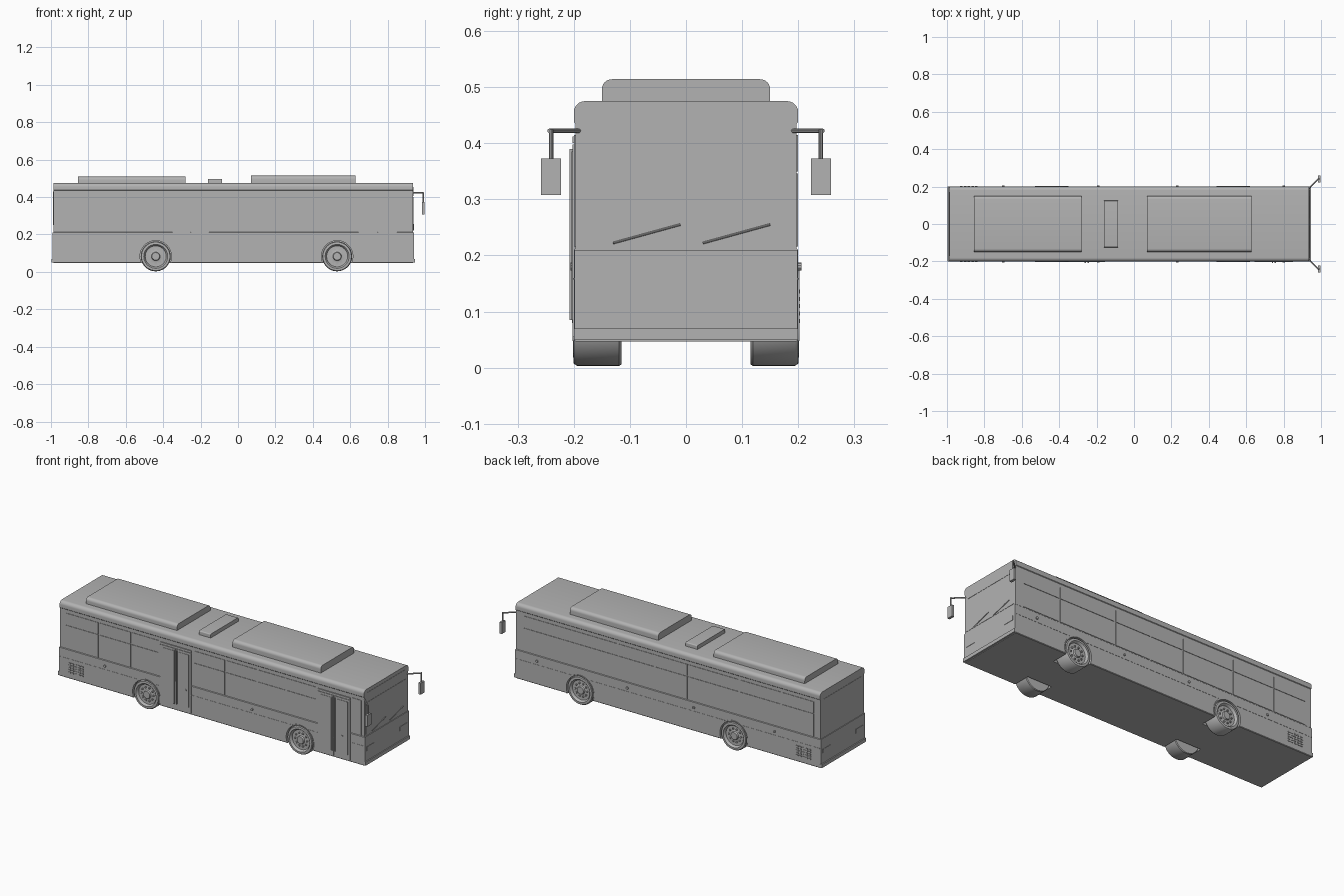
import bpy, bmesh, math
from mathutils import Vector

old = bpy.data.objects.get("Cube")
if old:
    bpy.data.objects.remove(old)

grey = bpy.data.materials.new("plain grey")
grey.use_nodes = True
COLOUR = (0.45, 0.45, 0.45, 1)
grey.diffuse_color = COLOUR
grey.node_tree.nodes["Principled BSDF"].inputs["Base Color"].default_value = COLOUR


def finish(name, bm, smooth=False):
    bmesh.ops.recalc_face_normals(bm, faces=bm.faces)
    mesh = bpy.data.meshes.new(name)
    bm.to_mesh(mesh)
    bm.free()
    mesh.materials.append(grey)
    ob = bpy.data.objects.new(name, mesh)
    bpy.context.collection.objects.link(ob)
    if smooth:
        bpy.ops.object.select_all(action="DESELECT")
        ob.select_set(True)
        bpy.context.view_layer.objects.active = ob
        bpy.ops.object.shade_smooth_by_angle(angle=math.radians(35))
    return ob


def add_box(bm, x, y, z):
    """Box given by its (low, high) range on each axis."""
    verts = bmesh.ops.create_cube(bm, size=1)["verts"]
    for v in verts:
        v.co = [r[0] + (c + 0.5) * (r[1] - r[0]) for c, r in zip(v.co, (x, y, z))]


def boxes(name, ranges):
    bm = bmesh.new()
    for r in ranges:
        add_box(bm, *r)
    return finish(name, bm)


def extrude_x(name, half, x0, x1):
    """Mirror a half profile in y/z and extrude it along x."""
    loop = half + [(-y, z) for y, z in reversed(half)]
    bm = bmesh.new()
    face = bm.faces.new([bm.verts.new((x0, y, z)) for y, z in loop])
    moved = bmesh.ops.extrude_face_region(bm, geom=[face])["geom"]
    bmesh.ops.translate(bm, vec=(x1 - x0, 0, 0),
                        verts=[v for v in moved if isinstance(v, bmesh.types.BMVert)])
    return finish(name, bm, True)


def corner(y, z, r, n=6):
    """Rounded upper corner, running from the side to the top."""
    steps = [math.pi / 2 * i / n for i in range(n + 1)]
    return [(y - r + r * math.cos(a), z - r + r * math.sin(a)) for a in steps]


def lathe_y(bm, profile, cx, cz, side, start=0, sweep=360, n=40):
    """Sweep (radius, y) points round an axis parallel to y."""
    full = sweep == 360
    rings = []
    for i in range(n if full else n + 1):
        a = math.radians(start + sweep * i / n)
        rings.append([bm.verts.new((cx + r * math.cos(a), side * y, cz + r * math.sin(a)))
                      for r, y in profile])
    for i in range(n):
        a, b = rings[i], rings[(i + 1) % len(rings)]
        for j in range(len(profile) - 1):
            bm.faces.new((a[j], a[j + 1], b[j + 1], b[j]))
    bmesh.ops.remove_doubles(bm, verts=bm.verts, dist=1e-5)


def add_rod(bm, a, b, r):
    a, b = Vector(a), Vector(b)
    d = b - a
    verts = bmesh.ops.create_cone(bm, cap_ends=True, segments=10, radius1=r, radius2=r,
                                  depth=d.length)["verts"]
    turn = Vector((0, 0, 1)).rotation_difference(d)
    for v in verts:
        v.co = turn @ v.co + (a + b) / 2


# Body shell with a stepped waist and rounded roof edge
body = extrude_x("body", [(0.197, 0.047), (0.2, 0.05), (0.2, 0.21), (0.197, 0.213),
                          (0.197, 0.435), (0.2, 0.438)] + corner(0.2, 0.475, 0.02),
                 -0.987, 0.936)
AXLES = (-0.44, 0.53)
WHEEL_Z = 0.083

# Wheel wells cut into the body
bm = bmesh.new()
for cx in AXLES:
    for side in (-1, 1):
        lathe_y(bm, [(0, 0.1), (0.086, 0.1), (0.086, 0.22), (0, 0.22)], cx, WHEEL_Z, side)
cutter = finish("wheel_well_cutter", bm)
cutter.hide_render = True
cutter.hide_viewport = True
cut = body.modifiers.new("wheel wells", "BOOLEAN")
cut.object = cutter
cut.solver = "EXACT"

# Wheels, hub bolts and arch trims
TYRE = [(0, 0.115), (0.077, 0.115), (0.08, 0.119), (0.08, 0.194), (0.076, 0.2), (0.064, 0.201),
        (0.06, 0.197), (0.056, 0.187), (0.03, 0.185), (0.023, 0.188), (0.02, 0.197), (0, 0.197)]
ARCH = [(0.084, 0.195), (0.084, 0.2025), (0.09, 0.2025), (0.09, 0.195), (0.084, 0.195)]
for end, cx in zip(("rear", "front"), AXLES):
    for hand, side in (("right", -1), ("left", 1)):
        bm = bmesh.new()
        lathe_y(bm, TYRE, cx, WHEEL_Z, side, n=48)
        for i in range(10):
            a = math.tau * i / 10
            x, z = cx + 0.038 * math.cos(a), WHEEL_Z + 0.038 * math.sin(a)
            add_rod(bm, (x, side * 0.184, z), (x, side * 0.192, z), 0.005)
        finish(f"{end}_{hand}_wheel", bm, True)
        bm = bmesh.new()
        lathe_y(bm, ARCH, cx, WHEEL_Z, side, -23, 226)
        finish(f"{end}_{hand}_arch_trim", bm, True)

# Roof units
for name, x0, x1, w, top, r in (("rear_roof_unit", -0.855, -0.28, 0.15, 0.509, 0.018),
                                ("roof_hatch", -0.16, -0.085, 0.125, 0.497, 0.006),
                                ("front_roof_unit", 0.07, 0.628, 0.15, 0.514, 0.018)):
    extrude_x(name, [(w, 0.47)] + corner(w, top, r), x0, x1)

# Side windows: rows of panes with a separate upper sash
GAP = 0.004


def panes(name, side, posts):
    rows = ((0.216, 0.346), (0.35, 0.415))
    ys = sorted((side * 0.195, side * 0.1995))
    boxes(name, [((a + GAP, b - GAP), ys, z) for a, b in zip(posts, posts[1:]) for z in rows])


panes("left_windows", 1, (-0.95, -0.74, -0.475, -0.15, 0.06, 0.29, 0.65, 0.89))
panes("right_rear_windows", -1, (-0.95, -0.74, -0.535, -0.36))
panes("right_front_windows", -1, (-0.145, 0.06, 0.26, 0.44, 0.635))

# Doors: two leaves, each with a raised window, and a header and grab bars
for name, x0, x1 in (("middle_door", -0.35, -0.155), ("front_door", 0.645, 0.85)):
    mid = (x0 + x1) / 2
    parts = [((x0, x1), (-0.2025, -0.19), (0.4, 0.412))]
    for a, b in ((x0, mid - 0.002), (mid + 0.002, x1)):
        parts.append(((a, b), (-0.202, -0.19), (0.055, 0.398)))
        parts.append(((a + 0.014, b - 0.014), (-0.204, -0.2), (0.085, 0.385)))
    for x in (mid - 0.008, mid + 0.008):
        parts.append(((x - 0.003, x + 0.003), (-0.208, -0.2), (0.085, 0.39)))
    boxes(name, parts)

# Driver's window ahead of the front door
boxes("right_corner_window", [((0.862, 0.918), (-0.1995, -0.195), (0.216, 0.415))])

# Side marker lamps, lower seam strips and engine grilles
for hand, side in (("right", -1), ("left", 1)):
    bm = bmesh.new()
    for x in (-0.7, -0.19, 0.23, 0.8):
        add_rod(bm, (x, side * 0.198, 0.18), (x, side * 0.206, 0.18), 0.007)
    finish(f"{hand}_marker_lamps", bm, True)
    ys = sorted((side * 0.197, side * 0.2012))
    boxes(f"{hand}_seam_strip", [(x, ys, (0.157, 0.16)) for x in
                                 ((-0.985, -0.495), (-0.385, 0.475), (0.585, 0.934))])
    ys = sorted((side * 0.197, side * 0.203))
    boxes(f"{hand}_grille", [((-0.93 + 0.02 * i, -0.916 + 0.02 * i), ys,
                              (0.08 + 0.013 * j, 0.087 + 0.013 * j))
                             for i in range(5) for j in range(5)])

# Front and rear lower panels and bumpers
boxes("front_lower_panel", [((0.93, 0.94), (-0.199, 0.199), (0.07, 0.21))])
boxes("rear_lower_panel", [((-0.991, -0.98), (-0.199, 0.199), (0.07, 0.21))])
boxes("front_bumper", [((0.92, 0.946), (-0.2, 0.2), (0.05, 0.07))])
boxes("rear_bumper", [((-0.998, -0.97), (-0.2, 0.2), (0.05, 0.07))])

# Windscreen, destination panel and rear window plates
boxes("windscreen", [((0.93, 0.9375), (-0.185, 0.185), (0.22, 0.4))])
boxes("destination_panel", [((0.93, 0.9375), (-0.17, 0.17), (0.405, 0.455))])
boxes("rear_window", [((-0.9885, -0.98), (-0.17, 0.17), (0.25, 0.43))])

# Wipers resting on the windscreen
bm = bmesh.new()
for y in (-0.13, 0.03):
    add_rod(bm, (0.939, y, 0.222), (0.939, y + 0.12, 0.255), 0.002)
finish("wipers", bm, True)

# Headlamps, tail lamps and mirrors on both sides
for hand, side in (("right", -1), ("left", 1)):
    ys = sorted((side * 0.115, side * 0.182))
    boxes(f"{hand}_headlamp", [((0.935, 0.942), ys, (0.127, 0.15))])
    boxes(f"{hand}_tail_lamp", [((-0.993, -0.985), ys, (0.127, 0.15))])
    bm = bmesh.new()
    elbow = (0.98, side * 0.235, 0.422)
    add_rod(bm, (0.93, side * 0.187, 0.422), elbow, 0.004)
    add_rod(bm, elbow, (0.99, side * 0.244, 0.422), 0.004)
    add_rod(bm, (0.99, side * 0.24, 0.424), (0.99, side * 0.24, 0.37), 0.004)
    add_box(bm, (0.983, 0.998), sorted((side * 0.223, side * 0.258)), (0.308, 0.373))
    finish(f"{hand}_mirror", bm, True)
